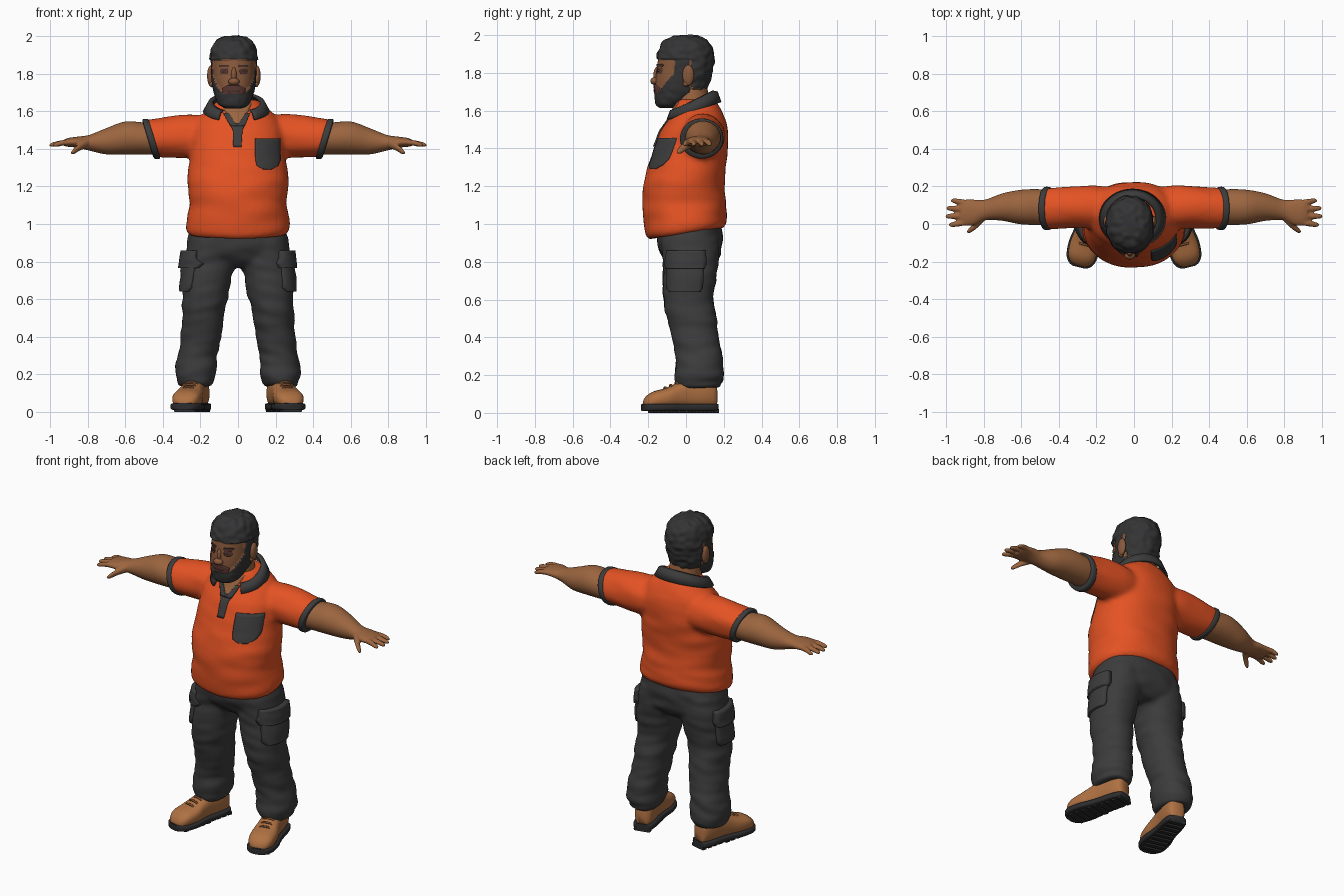
import bpy, bmesh, math
from mathutils import Vector, noise
from mathutils.bvhtree import BVHTree

if "Cube" in bpy.data.objects:
    bpy.data.objects.remove(bpy.data.objects["Cube"])


def material(name, *rgb):
    m = bpy.data.materials.new(name)
    m.use_nodes = True
    m.diffuse_color = (*rgb, 1)
    m.node_tree.nodes["Principled BSDF"].inputs["Base Color"].default_value = (*rgb, 1)
    return m


ORANGE = material("orange cloth", .78, .085, .017)
DARK = material("charcoal cloth", .045, .045, .046)
HAIR = material("black hair", .034, .034, .036)
SKIN = material("brown skin", .33, .13, .05)
FACE = material("face skin", .25, .10, .045)
LIPS = material("dark lips", .1, .037, .03)
BROW = material("brow brown", .06, .03, .025)
BOOT = material("tan leather", .43, .165, .055)
LACE = material("lace brown", .2, .075, .028)
SOLE = material("black rubber", .026, .026, .028)


def finish(name, bm, *mats):
    """Turn a bmesh into a smooth shaded object."""
    bmesh.ops.recalc_face_normals(bm, faces=bm.faces)
    me = bpy.data.meshes.new(name)
    bm.to_mesh(me)
    bm.free()
    for m in mats:
        me.materials.append(m)
    ob = bpy.data.objects.new(name, me)
    bpy.context.collection.objects.link(ob)
    me.shade_smooth()
    return ob


def loft(bm, axis, rings, n=32, steps=4, power=2, slant=0, s=1):
    """Skin rings (position, centre a, centre b, radius a, radius b) along an axis."""
    rows = []
    for i in range(len(rings) - 1):
        q = [rings[max(0, min(len(rings) - 1, i + k))] for k in (-1, 0, 1, 2)]
        last = i == len(rings) - 2
        for j in range(steps + last):
            t = j / steps
            rows.append([b + .5 * t * (c - a + t * (2*a - 5*b + 4*c - d + t * (3*b - a - 3*c + d)))
                         for a, b, c, d in zip(*q)])
    loops = []
    for pos, ca, cb, ra, rb in rows:
        loop = []
        for k in range(n):
            co, si = math.cos(math.tau * k / n), math.sin(math.tau * k / n)
            u = max(ra, .001) * math.copysign(abs(co) ** (2 / power), co)
            v = max(rb, .001) * math.copysign(abs(si) ** (2 / power), si)
            w = pos + slant * v
            p = {"x": (w, ca + u, cb + v), "y": (ca + u, w, cb + v), "z": (ca + u, cb + v, w)}[axis]
            loop.append(bm.verts.new((p[0] * s, p[1], p[2])))
        loops.append(loop)
    for l0, l1 in zip(loops, loops[1:]):
        for k in range(n):
            bm.faces.new((l0[k], l0[k - 1], l1[k - 1], l1[k]))
    bm.faces.new(loops[0])
    bm.faces.new(loops[-1])


def fuse(ob, voxel, rounds):
    """Merge overlapping shells into one smooth skin."""
    mats = list(ob.data.materials)
    r = ob.modifiers.new("merge", "REMESH")
    r.mode, r.voxel_size = "VOXEL", voxel
    sm = ob.modifiers.new("soften", "SMOOTH")
    sm.factor, sm.iterations = .5, rounds
    me = bpy.data.meshes.new_from_object(ob.evaluated_get(bpy.context.evaluated_depsgraph_get()))
    ob.modifiers.clear()
    ob.data = me
    me.materials.clear()
    for m in mats:
        me.materials.append(m)
    me.shade_smooth()


def wrinkle(ob, amount):
    """Push vertices in and out; amount(co) gives the distance."""
    moves = [v.normal * amount(v.co) for v in ob.data.vertices]
    for v, m in zip(ob.data.vertices, moves):
        v.co += m


def surface(ob):
    bm = bmesh.new()
    bm.from_mesh(ob.data)
    tree = BVHTree.FromBMesh(bm)
    bm.free()
    return tree


def patch(name, tree, rows, mat, thick, side=0, cols=10, steps=6):
    """Lay a plate on a surface; rows are (z, low edge, high edge)."""
    ray = Vector((-side, 0, 0)) if side else Vector((0, 1, 0))
    bm, grid = bmesh.new(), []
    for i in range((len(rows) - 1) * steps + 1):
        k = min(i // steps, len(rows) - 2)
        z, lo, hi = [a + (b - a) * (i / steps - k) for a, b in zip(rows[k], rows[k + 1])]
        line = []
        for j in range(cols + 1):
            h = lo + (hi - lo) * j / cols
            start = Vector((side, h, z)) if side else Vector((h, -1, z))
            hit = tree.ray_cast(start, ray)[0]
            line.append(bm.verts.new((hit or start + ray) - ray * thick))
        grid.append(line)
    for a, b in zip(grid, grid[1:]):
        for j in range(cols):
            bm.faces.new((a[j], a[j + 1], b[j + 1], b[j]))
    new = bmesh.ops.extrude_face_region(bm, geom=bm.faces[:])["geom"]
    bmesh.ops.translate(bm, verts=[v for v in new if isinstance(v, bmesh.types.BMVert)],
                        vec=ray * (thick + .008))
    finish(name, bm, mat)


def ball(name, mat, centre, radii):
    bm = bmesh.new()
    bmesh.ops.create_uvsphere(bm, u_segments=20, v_segments=14, radius=1)
    bmesh.ops.scale(bm, vec=radii, verts=bm.verts)
    bmesh.ops.translate(bm, vec=centre, verts=bm.verts)
    return finish(name, bm, mat)


# Shirt: torso and sleeves in one skin
bm = bmesh.new()
loft(bm, "z", [(.95, 0, 0, .26, .195), (.98, 0, 0, .276, .214), (1.04, 0, -.005, .27, .22),
               (1.12, 0, -.01, .258, .222), (1.22, 0, -.01, .27, .214), (1.3, 0, .005, .262, .207),
               (1.4, 0, .025, .25, .197), (1.5, 0, .045, .24, .175), (1.57, 0, .06, .2, .145),
               (1.62, 0, .055, .15, .12), (1.66, 0, .05, .11, .1)], n=48, power=2.25)
for s in (-1, 1):
    loft(bm, "x", [(.08, .085, 1.47, .1, .1), (.2, .09, 1.467, .115, .115), (.3, .09, 1.463, .113, .114),
                   (.4, .085, 1.457, .11, .105), (.47, .083, 1.453, .107, .098)], slant=.3, s=s)
shirt = finish("shirt", bm, ORANGE)
fuse(shirt, .014, 6)
wrinkle(shirt, lambda c: .006 * noise.noise(Vector((c.x * 5, c.y * 5, c.z * 15))))
for v in shirt.data.vertices:  # hem rises toward the back
    v.co.z += max(0, min(1, (1.12 - v.co.z) / .14)) * .15 * v.co.y
chest = surface(shirt)

# Shirt trim
patch("chest_pocket", chest, [(1.455, .09, .225), (1.34, .092, .228), (1.31, .1, .215), (1.29, .135, .18)],
      DARK, .009)
patch("neck_opening", chest, [(1.645, -.085, .075), (1.6, -.07, .055), (1.53, -.015, .005)], SKIN, .004)
patch("placket", chest, [(1.535, -.045, .04), (1.5, -.028, .024), (1.41, -.025, .018)], DARK, .009)
patch("placket_left", chest, [(1.59, .04, .065), (1.52, -.005, .035)], DARK, .009)
patch("placket_right", chest, [(1.59, -.08, -.05), (1.52, -.04, -.005)], DARK, .009)

bm, rows = bmesh.new(), []
for k in range(41):
    a = (k / 20 - 1) * 2.55
    row = []
    for rx, ry, z, dz in ((.125, .112, 1.652, .055), (.15, .138, 1.647, .054), (.178, .158, 1.598, .048)):
        row.append(bm.verts.new((rx * math.sin(a) - .008, .03 + ry * math.cos(a), z + dz * math.cos(a))))
    rows.append(row)
for a, b in zip(rows, rows[1:]):
    for j in range(2):
        bm.faces.new((a[j], a[j + 1], b[j + 1], b[j]))
collar = finish("collar", bm, DARK)
collar.modifiers.new("cloth", "SOLIDIFY").thickness = .014

# Arms with hands, and sleeve cuffs
for s, side in ((1, "left"), (-1, "right")):
    bm = bmesh.new()
    loft(bm, "x", [(.444, .083, 1.453, .108, .1), (.45, .083, 1.453, .114, .106),
                   (.474, .083, 1.452, .114, .105), (.48, .083, 1.452, .1, .09)], slant=.3, s=s)
    finish(side + "_cuff", bm, DARK)
    bm = bmesh.new()
    loft(bm, "x", [(.4, .085, 1.453, .09, .085), (.5, .09, 1.455, .095, .085), (.6, .09, 1.457, .092, .088),
                   (.7, .09, 1.44, .073, .07), (.79, .075, 1.432, .055, .042), (.85, .062, 1.435, .068, .03),
                   (.9, .06, 1.434, .07, .024), (.925, .06, 1.432, .06, .017)], s=s)
    for y, tip, spread in ((.112, .972, .012), (.078, .995, .006), (.043, 1.0, -.002), (.01, .982, -.014)):
        loft(bm, "x", [(.88, y, 1.435, .015, .016), (.93, y + spread * .5, 1.432, .016, .015),
                       (tip - .012, y + spread, 1.422, .013, .012), (tip + .002, y + spread, 1.42, .005, .005)],
             n=12, s=s)
    loft(bm, "x", [(.8, .035, 1.428, .024, .024), (.84, -.005, 1.41, .022, .02),
                   (.872, -.032, 1.387, .016, .016), (.888, -.042, 1.378, .006, .006)], n=12, s=s)
    fuse(finish(side + "_arm", bm, SKIN), .006, 2)

# Trousers: hips and legs in one skin
bm = bmesh.new()
loft(bm, "z", [(1.02, 0, .015, .25, .175), (.9, 0, .02, .27, .172), (.82, 0, .028, .265, .15),
               (.77, 0, .03, .2, .1)], n=48, power=2.3)
for s in (-1, 1):
    loft(bm, "z", [(.92, .14, .02, .125, .155), (.8, .15, .025, .135, .148), (.7, .165, .018, .13, .14),
                   (.6, .177, .012, .12, .132), (.5, .189, .03, .11, .132), (.4, .197, .05, .106, .122),
                   (.3, .215, .067, .105, .124), (.2, .225, .07, .107, .13), (.155, .225, .072, .096, .118),
                   (.135, .225, .075, .085, .105)], power=2.2, s=s)
trousers = finish("trousers", bm, DARK)
fuse(trousers, .013, 4)
wrinkle(trousers, lambda c: (.008 + .012 * max(0, .5 - c.z)) *
        noise.noise(Vector((c.x * 6, c.y * 6, c.z * 20 + 4 * abs(c.x)))))
legs = surface(trousers)
for s, side in ((1, "left"), (-1, "right")):
    patch(side + "_cargo_pocket", legs, [(.84, -.1, .1), (.66, -.105, .09), (.64, -.09, .075)], DARK, .016, s)
    patch(side + "_pocket_flap", legs, [(.86, -.105, .105), (.79, -.115, .11), (.765, -.11, .1)], DARK, .03, s)

# Boots, turned outward
for s, side in ((1, "left"), (-1, "right")):
    upper, sole, laces = bmesh.new(), bmesh.new(), bmesh.new()
    shape = [(-.222, .025, .06), (-.208, .052, .085), (-.17, .073, .112), (-.1, .077, .132), (-.04, .067, .158),
             (.02, .061, .18), (.1, .06, .185), (.155, .05, .17), (.172, .03, .15)]
    loft(upper, "y", [(y, 0, (top + .025) / 2, w, (top - .025) / 2) for y, w, top in shape], power=2.5)
    loft(sole, "y", [(y * 1.03, 0, .029, w + .008, .019) for y, w, top in shape], power=5)
    for k in range(9):
        y = -.185 + k * .042
        w = .06 if y < 0 else .05
        loft(sole, "y", [(y, 0, .01, w, .01), (y + .025, 0, .01, w, .01)], n=16, steps=1, power=8)
    for y, top in ((-.1, .132), (-.07, .145), (-.04, .158)):
        loft(laces, "x", [(-.045, y, top - .018, .004, .004), (-.02, y - .004, top, .006, .006),
                          (.02, y - .004, top, .006, .006), (.045, y, top - .018, .004, .004)], n=8)
    for part, bm, mat in (("boot", upper, BOOT), ("sole", sole, SOLE), ("laces", laces, LACE)):
        for v in bm.verts:
            x, y = v.co.x, v.co.y
            v.co.x = s * (.238 + x * .97 - y * .24)
            v.co.y = y * .97 + x * .24 - .008
        ob = finish(f"{side}_{part}", bm, mat)
        if part == "sole":
            ob.data.set_sharp_from_angle(angle=.7)

# Neck
bm = bmesh.new()
loft(bm, "z", [(1.5, -.01, .045, .1, .09), (1.6, -.012, .035, .098, .092), (1.75, -.02, .02, .092, .09)])
finish("neck", bm, SKIN)

# Head, with hair and beard raised from its surface
CX = -.022


def region(c):
    """0 skin, 1 hair, 2 beard."""
    if c.z > 1.87 + .1 * max(0, -.1 - c.y) or (c.y > .03 and c.z > 1.715):
        return 1
    if -.06 < c.y < -.012 and c.z > 1.7:
        return 2
    return 2 if c.y < .02 and c.z < 1.695 + 1.2 * max(0, c.y + .15) else 0


bm = bmesh.new()
loft(bm, "z", [(1.622, CX, -.1, .04, .04), (1.64, CX, -.085, .075, .07), (1.7, CX, -.04, .1, .122),
               (1.76, CX, -.024, .111, .138), (1.82, CX, -.013, .114, .142), (1.88, CX, -.005, .114, .14),
               (1.94, CX, 0, .102, .122), (1.972, CX, 0, .075, .088), (1.984, CX, 0, .03, .04)],
     n=80, steps=11, power=2.15)
head = finish("head", bm, FACE, HAIR, HAIR)
skull = surface(head)
wrinkle(head, lambda c: (0, .014 + .009 * noise.noise(c * 32), .007 + .003 * noise.noise(c * 40))[region(c)])
for f in head.data.polygons:
    f.material_index = region(f.center)

# Face
ball("nose_tip", FACE, (CX, -.165, 1.757), (.03, .024, .02))
ball("nose_bridge", FACE, (CX, -.152, 1.79), (.015, .02, .042))
patch("moustache", skull, [(1.738, CX - .03, CX + .03), (1.722, CX - .062, CX + .062), (1.69, CX - .06, CX + .06)],
      LIPS, .008)
patch("mouth", skull, [(1.711, CX - .035, CX + .035), (1.702, CX - .03, CX + .03)], BROW, .0095)
for s, side in ((1, "left"), (-1, "right")):
    for part, mat, x0, x1, z0, z1, t in (("brow", BROW, .024, .08, 1.846, 1.834, .007),
                                         ("eye_socket", LIPS, .03, .075, 1.828, 1.797, .003),
                                         ("eye", BROW, .04, .062, 1.821, 1.806, .005)):
        lo, hi = sorted((CX + s * x0, CX + s * x1))
        patch(f"{side}_{part}", skull, [(z0, lo + .006, hi - .006), ((z0 + z1) / 2, lo, hi),
                                        (z1, lo + .006, hi - .006)], mat, t)
    ball(side + "_ear", FACE, (CX + s * .124, .012, 1.787), (.018, .031, .055))
    ball(side + "_ear_lobe", FACE, (CX + s * .118, .0, 1.745), (.014, .017, .018))
